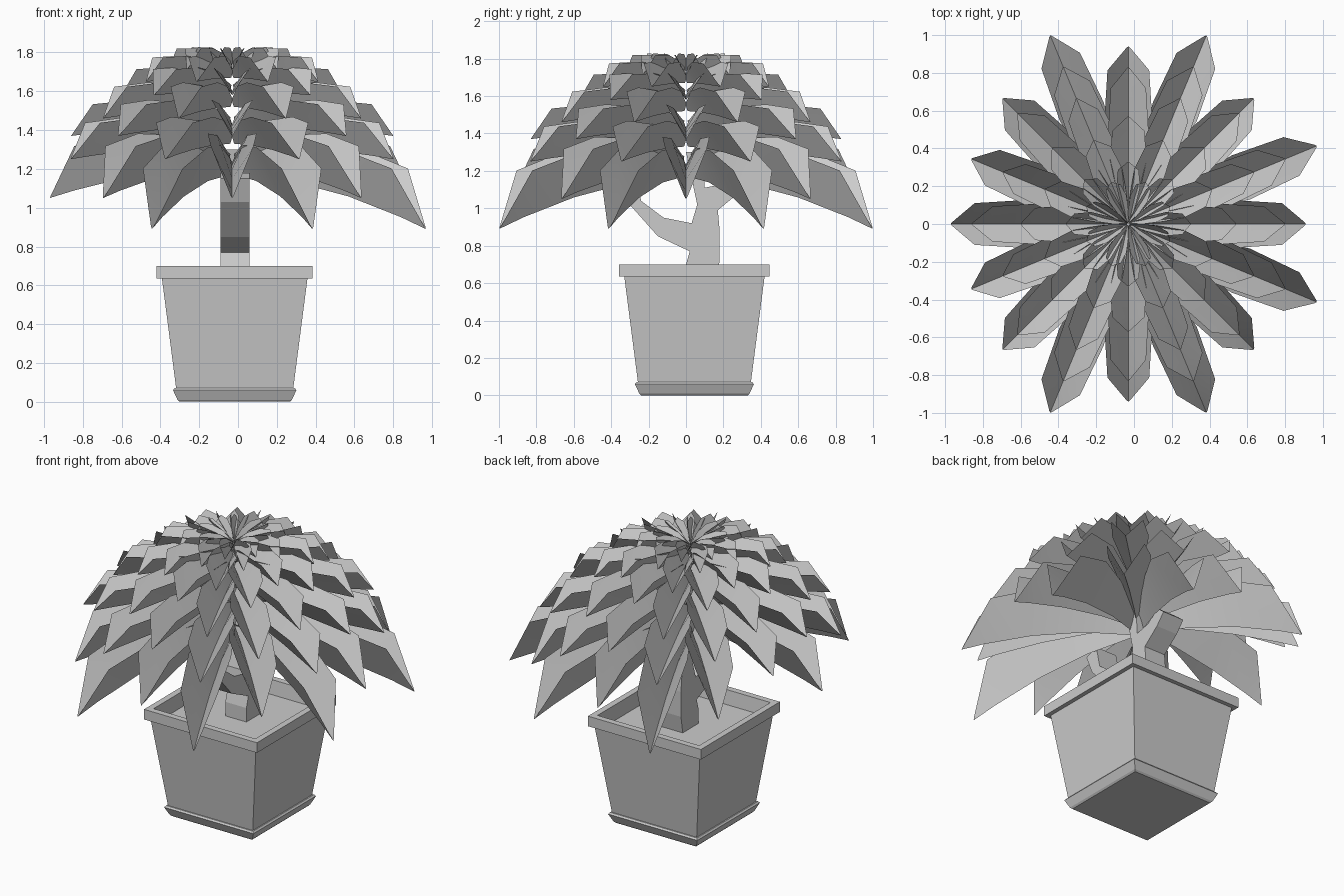
import bpy, math
from mathutils import Matrix, Vector

if "Cube" in bpy.data.objects:
    bpy.data.objects.remove(bpy.data.objects["Cube"])


def make(name, verts, faces):
    me = bpy.data.meshes.new(name)
    me.from_pydata(verts, [], faces)
    me.validate()
    ob = bpy.data.objects.new(name, me)
    bpy.context.collection.objects.link(ob)
    return ob


def square_loft(name, levels, cx, cy):
    """Stack of squares (half width, z), capped at both ends."""
    v, f = [], []
    for h, z in levels:
        v += [(cx - h, cy - h, z), (cx + h, cy - h, z), (cx + h, cy + h, z), (cx - h, cy + h, z)]
    for i in range(len(levels) - 1):
        for k in range(4):
            a, b = i * 4 + k, i * 4 + (k + 1) % 4
            f.append((a, b, b + 4, a + 4))
    n = len(v)
    f += [(3, 2, 1, 0), (n - 4, n - 3, n - 2, n - 1)]
    return make(name, v, f)


# Square pot: foot, tapered body, rim, hollow down to the soil
PX, PY = -0.017, 0.045
square_loft("pot", [(0.285, 0.0), (0.295, 0.01), (0.318, 0.06), (0.31, 0.07), (0.302, 0.07),
                    (0.375, 0.635), (0.402, 0.635), (0.402, 0.70), (0.362, 0.70), (0.35, 0.61)], PX, PY)

# Forked trunk: side outline (y, z) extruded along x
outline = [(0.0, 0.6), (0.0, 0.7), (0.02, 0.77), (-0.15, 0.85), (-0.31, 1.03), (-0.36, 1.15),
           (-0.27, 1.18), (-0.24, 1.04), (-0.12, 0.95), (0.03, 0.92), (0.06, 1.02), (0.0, 1.3),
           (0.09, 1.3), (0.1, 1.11), (0.2, 1.13), (0.28, 1.2), (0.34, 1.15), (0.28, 1.08),
           (0.17, 0.99), (0.18, 0.88), (0.18, 0.72), (0.16, 0.6)]
n = len(outline)
tv = [(x, y, z) for x in (-0.09, 0.06) for y, z in outline]
tf = [tuple(range(n)), tuple(range(2 * n - 1, n - 1, -1))]
tf += [(i, i + n, (i + 1) % n + n, (i + 1) % n) for i in range(n)]
make("trunk", tv, tf)

# Leaves: V-shaped gutters in alternating rings
# (tip radius, tip z, root z, half width, wing height)
rings = [(1.08, 0.89, 1.17, 0.13, 0.25), (0.94, 1.05, 1.22, 0.13, 0.23),
         (0.90, 1.25, 1.33, 0.12, 0.17), (0.83, 1.37, 1.43, 0.11, 0.15),
         (0.72, 1.46, 1.52, 0.10, 0.15), (0.57, 1.58, 1.60, 0.10, 0.13),
         (0.48, 1.65, 1.67, 0.085, 0.12), (0.33, 1.71, 1.71, 0.065, 0.11),
         (0.24, 1.74, 1.73, 0.05, 0.09)]
# stations along a leaf: (t, width factor, wing factor)
stations = [(0.03, 0.12, 0.25), (0.3, 0.6, 0.75), (0.6, 0.97, 1.0), (0.87, 0.85, 1.0), (1.0, 0.06, 0.05)]


def leaf(tip_r, tip_z, root_z, w, h, ang):
    rot = Matrix.Translation((-0.03, 0, 0)) @ Matrix.Rotation(ang, 4, 'Z')
    v = []
    for t, wf, hf in stations:
        r, z = tip_r * t, root_z + (tip_z - root_z) * t ** 1.8
        back = r * 0.995
        v += [rot @ Vector(p) for p in ((back, -w * wf, z + h * hf), (r, 0, z), (back, w * wf, z + h * hf))]
    f = []
    for i in range(len(stations) - 1):
        for k in (0, 1):
            a = i * 3 + k
            f.append((a, a + 3, a + 4, a + 1))
    return v, f


for i, spec in enumerate(rings):
    verts, faces = [], []
    for k in range(8):
        # the lowest ring leaves a gap on the left
        if i == 0 and k in (3, 4):
            continue
        v, f = leaf(*spec, math.radians(45 * k + (22.5 if i % 2 == 0 else 0)))
        faces += [tuple(q + len(verts) for q in face) for face in f]
        verts += v
    ob = make(f"leaf_ring_{i + 1}", verts, faces)
    bpy.ops.object.select_all(action='DESELECT')
    ob.select_set(True)
    bpy.context.view_layer.objects.active = ob
    bpy.ops.object.shade_smooth_by_angle(angle=math.radians(35))
